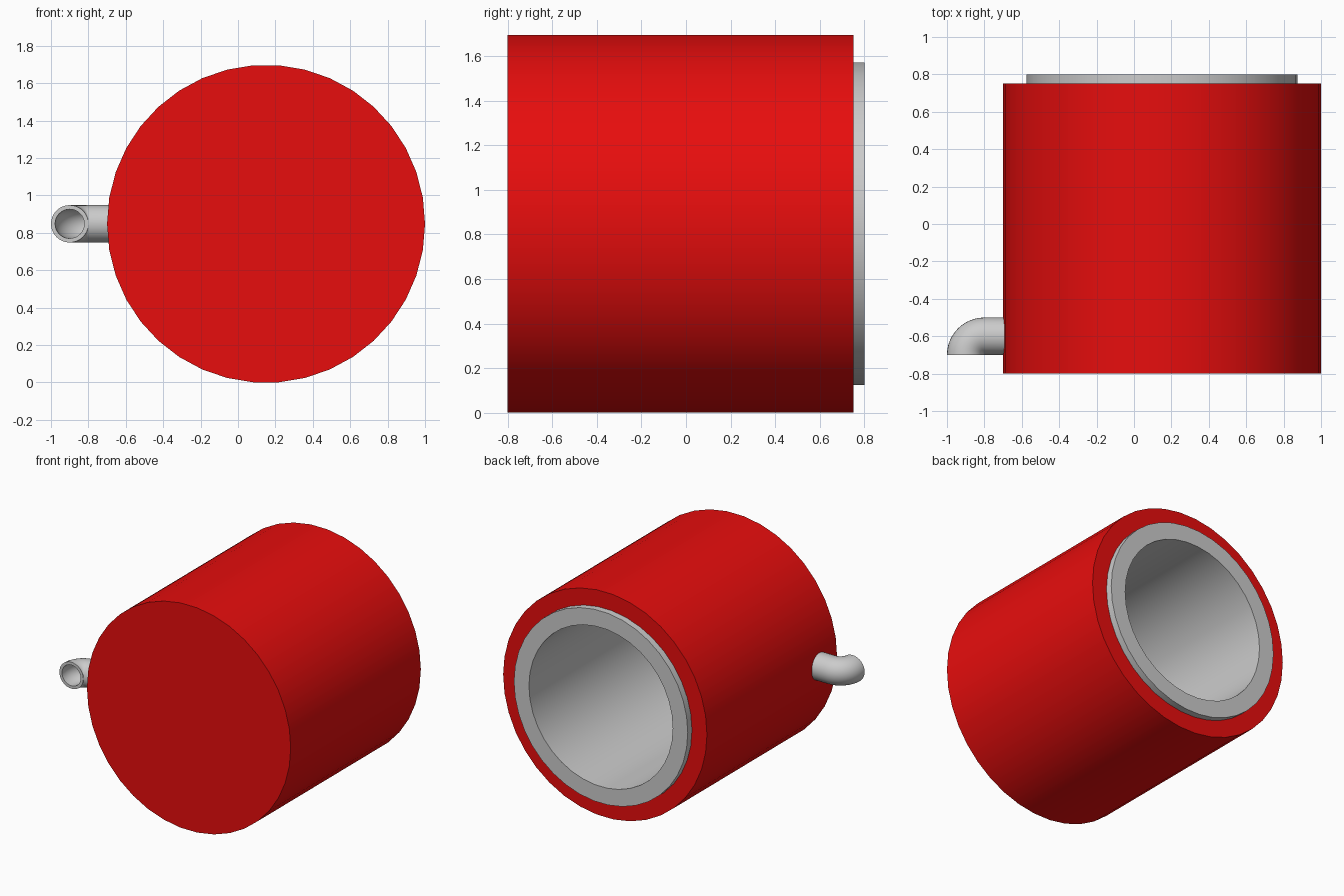
import bpy, bmesh
from math import sin, cos, pi, radians
from mathutils import Vector

if "Cube" in bpy.data.objects:
    bpy.data.objects.remove(bpy.data.objects["Cube"])

CX, CZ = 0.15, 0.848   # drum axis


def skin(name, rings, sides, capped=True, material=None):
    """Skin a chain of circles (centre, heading about z, radius)."""
    bm = bmesh.new()
    loops = []
    for centre, a, r in rings:
        side = Vector((cos(a), -sin(a), 0))
        loops.append([bm.verts.new(Vector(centre)
                      + side * r * cos(2 * pi * i / sides)
                      + Vector((0, 0, r * sin(2 * pi * i / sides))))
                      for i in range(sides)])
    pairs = list(zip(loops, loops[1:]))
    if capped:
        bm.faces.new(loops[0])
        bm.faces.new(loops[-1])
    else:
        pairs.append((loops[-1], loops[0]))
    for p, q in pairs:
        for i in range(sides):
            j = (i + 1) % sides
            bm.faces.new((p[i], p[j], q[j], q[i]))
    bmesh.ops.remove_doubles(bm, verts=bm.verts, dist=1e-5)
    bmesh.ops.recalc_face_normals(bm, faces=bm.faces)
    mesh = bpy.data.meshes.new(name)
    bm.to_mesh(mesh)
    bm.free()
    obj = bpy.data.objects.new(name, mesh)
    bpy.context.collection.objects.link(obj)
    if material:
        mesh.materials.append(material)
    bpy.context.view_layer.objects.active = obj
    obj.select_set(True)
    bpy.ops.object.shade_smooth_by_angle(angle=radians(30))
    obj.select_set(False)
    return obj


def lathe(name, profile, material=None):
    """Turn a (y, radius) profile around the drum axis."""
    return skin(name, [((CX, y, CZ), 0, r) for y, r in profile], 38,
                material=material)


red = bpy.data.materials.new("red_paint")
red.diffuse_color = (0.8, 0.004, 0.004, 1)
red.use_nodes = True
red.node_tree.nodes["Principled BSDF"].inputs["Base Color"].default_value = red.diffuse_color

# Red outer drum, bored out for the sleeve
lathe("drum_shell", [(-0.8, 0.85), (0.75, 0.85), (0.75, 0.725), (-0.78, 0.725)], red)

# Grey cup-shaped sleeve with a projecting rim
lathe("inner_sleeve", [(-0.78, 0.725), (0.8, 0.725), (0.8, 0.6), (-0.75, 0.6)])

# Hollow elbow pipe: mouth faces front, then runs into the drum's side
path = []
for k in range(13):
    a = k / 12 * pi / 2
    path.append(((-0.8 - 0.1 * cos(a), -0.7 + 0.1 * sin(a), CZ), a))
path.append(((-0.62, -0.6, CZ), pi / 2))
skin("elbow_pipe",
     [(c, a, 0.1) for c, a in path] + [(c, a, 0.078) for c, a in reversed(path)],
     32, capped=False)
